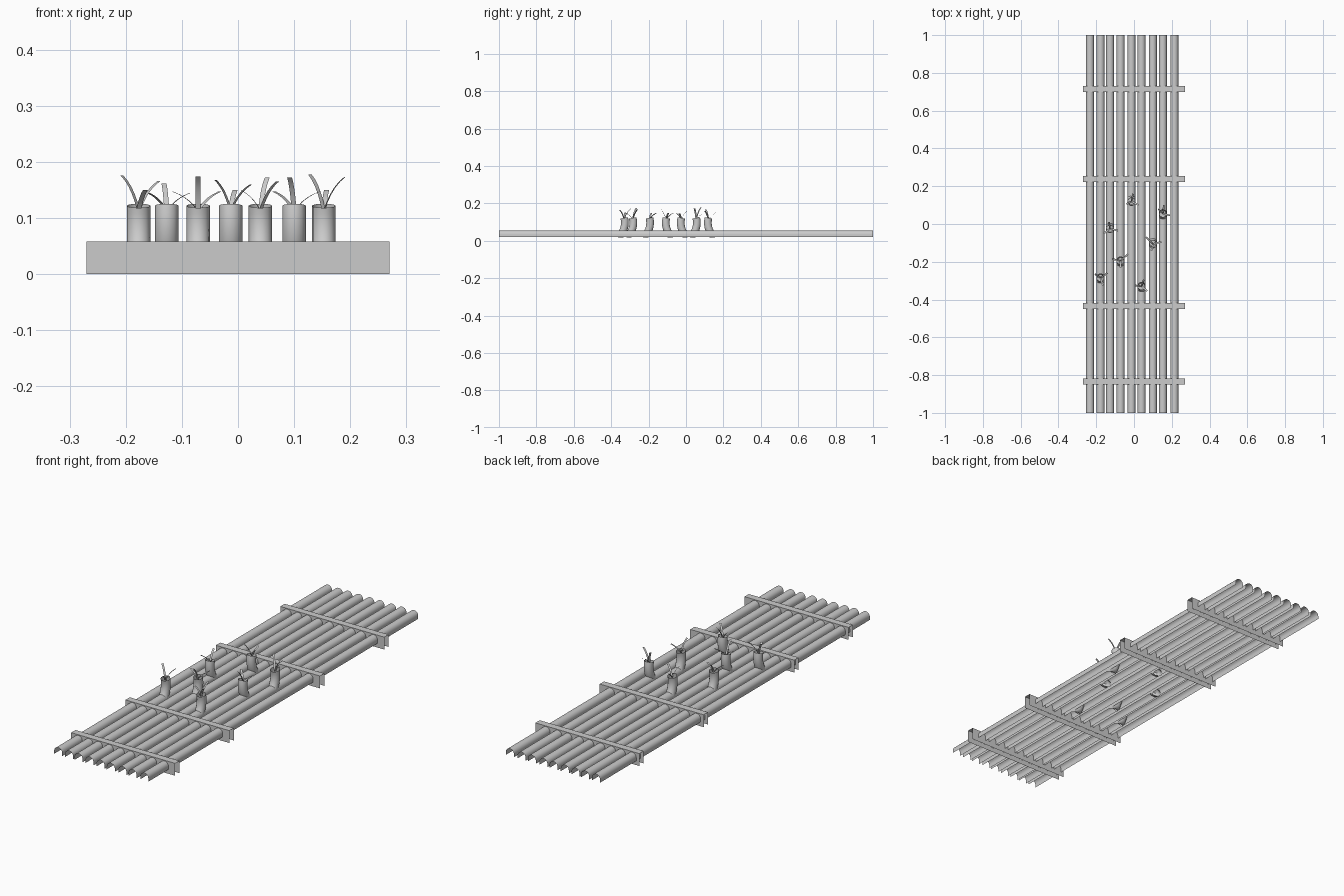
import bpy, math
from mathutils import Vector

if "Cube" in bpy.data.objects:
    bpy.data.objects.remove(bpy.data.objects["Cube"])


def make_mesh(name, rows, closed=False, smooth=True):
    """Skin a list of equal-length point rows into an open shell."""
    n = len(rows[0])
    verts = [p for row in rows for p in row]
    faces = []
    for i in range(len(rows) - 1):
        for j in range(n if closed else n - 1):
            k = (j + 1) % n
            faces.append((i * n + j, i * n + k, (i + 1) * n + k, (i + 1) * n + j))
    me = bpy.data.meshes.new(name)
    me.from_pydata(verts, [], faces)
    if smooth:
        for p in me.polygons:
            p.use_smooth = True
    ob = bpy.data.objects.new(name, me)
    bpy.context.collection.objects.link(ob)
    return ob


R = 0.021
LOG_X = [-0.233, -0.177, -0.127, -0.071, -0.013, 0.04, 0.1, 0.153, 0.214]


# logs: arched shells, open underneath and at the ends
def log(x):
    arc = [(x + R, 0.02)]
    arc += [(x + R * math.cos(a), 0.034 + R * math.sin(a))
            for a in (math.pi * i / 10 for i in range(11))]
    arc += [(x - R, 0.02)]
    make_mesh("log", [[(px, y, pz) for px, pz in arc] for y in (1, -1)])


for x in LOG_X:
    log(x)

# cross beams: thin channels with open bottom and open ends
for y in (0.715, 0.238, -0.433, -0.835):
    prof = [(y - 0.016, 0), (y - 0.016, 0.058), (y + 0.016, 0.058), (y + 0.016, 0)]
    make_mesh("cross_beam", [[(x, py, pz) for py, pz in prof] for x in (-0.27, 0.27)],
              smooth=False)


# shoot stump: open tube bending up out of its log; s = bend direction in y
def stump(x, y, s):
    rows = []
    steps = 8
    yy, zz = 0.0, 0.122
    pts = []
    for i in range(steps + 1):
        t = i / steps
        a = math.radians(-10 + 62 * t)          # tilt from vertical, top to base
        pts.append((yy, zz, a))
        yy -= math.sin(a) * 0.0145
        zz -= math.cos(a) * 0.0145
    for py, pz, a in pts:
        ring = []
        for j in range(14):
            b = 2 * math.pi * j / 14
            u, v = R * math.cos(b), R * math.sin(b)
            ring.append((x + u, y + s * (py + v * math.cos(a)), max(pz - v * math.sin(a), 0.016)))
        rows.append(ring)
    make_mesh("stump", rows, closed=True)


# leaf: narrow ribbon arching from the stump mouth to its tip
def leaf(x, y, dx, dy, z):
    a, c = Vector((x, y, 0.112)), Vector((x + dx, y + dy, z))
    b = Vector((x + dx * 0.35, y + dy * 0.35, 0.112 + (z - 0.112) * 0.7))
    side = Vector((-dy, dx, 0)).normalized() * 0.0045
    rows = []
    for i in range(6):
        t = i / 5
        p = a * (1 - t) ** 2 + b * 2 * t * (1 - t) + c * t * t
        rows.append([p - side, p + side])
    make_mesh("leaf", rows)


# shoots: x, y, bend, then leaf tips (dx, dy, z)
SHOOTS = [
    (-0.177, -0.285, 1, [(-0.03, 0.02, 0.176), (0.036, 0.025, 0.166), (0.012, -0.04, 0.15)]),
    (-0.127, -0.025, -1, [(-0.005, 0.035, 0.162), (0.042, -0.01, 0.145), (-0.033, -0.025, 0.145)]),
    (-0.071, -0.195, 1, [(0.0, -0.035, 0.174), (-0.045, 0.01, 0.147), (0.038, 0.035, 0.147)]),
    (-0.013, 0.12, -1, [(-0.027, -0.015, 0.168), (0.036, -0.02, 0.16), (0.008, 0.04, 0.15)]),
    (0.04, -0.33, 1, [(0.012, 0.035, 0.172), (-0.035, 0.005, 0.15), (0.03, -0.025, 0.165)]),
    (0.1, -0.105, -1, [(-0.008, -0.035, 0.172), (0.045, 0.01, 0.147), (-0.035, 0.035, 0.147)]),
    (0.153, 0.055, 1, [(-0.025, 0.025, 0.178), (0.037, -0.01, 0.173), (0.005, 0.045, 0.15)]),
]
for x, y, s, tips in SHOOTS:
    stump(x, y, s)
    for tip in tips:
        leaf(x, y, *tip)
